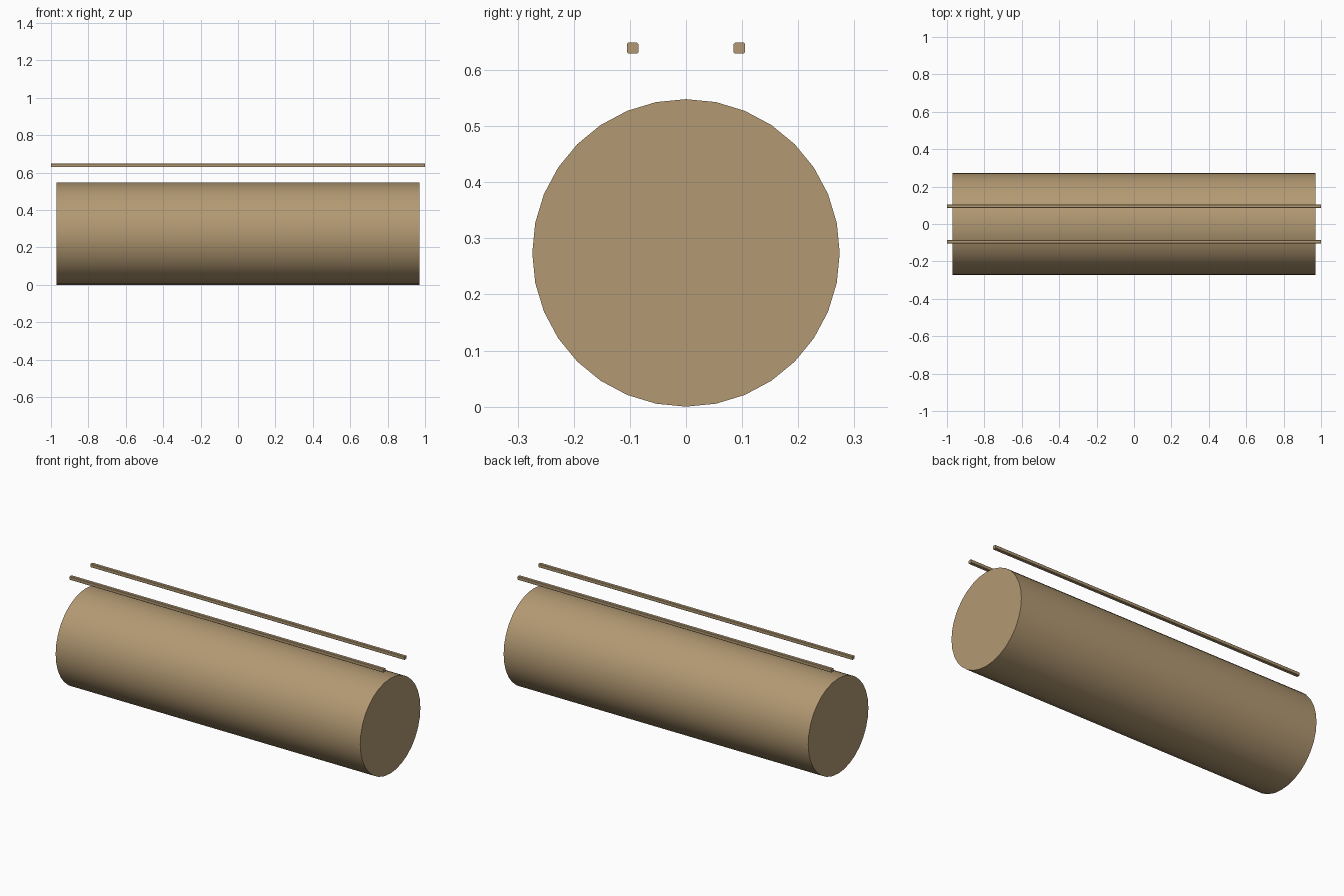
import bpy, bmesh, math

if "Cube" in bpy.data.objects:
    bpy.data.objects.remove(bpy.data.objects["Cube"])

tan = bpy.data.materials.new("tan")
tan.diffuse_color = (0.45, 0.32, 0.17, 1)
tan.use_nodes = True
tan.node_tree.nodes["Principled BSDF"].inputs["Base Color"].default_value = tan.diffuse_color


def finish(name):
    ob = bpy.context.object
    ob.name = ob.data.name = name
    ob.data.materials.append(tan)
    bpy.ops.object.transform_apply(location=False, rotation=True, scale=True)
    bpy.ops.object.shade_smooth_by_angle(angle=math.radians(30))
    return ob


# Main drum lying along x, 32 sides with a vertex on top
R = 0.274
bpy.ops.mesh.primitive_cylinder_add(vertices=32, radius=R, depth=1.942,
                                    location=(0, 0, R),
                                    rotation=(0, math.pi / 2, 0))
finish("drum")

# Pair of thin rails above the drum, long edges slightly eased
for side, name in ((-1, "front_rail"), (1, "back_rail")):
    bpy.ops.mesh.primitive_cube_add(size=1, location=(0, side * 0.095, 0.639))
    bpy.context.object.scale = (2.0, 0.02, 0.02)
    rail = finish(name)
    bm = bmesh.new()
    bm.from_mesh(rail.data)
    long_edges = [e for e in bm.edges if e.calc_length() > 1]
    bmesh.ops.bevel(bm, geom=long_edges, offset=0.0025, segments=1,
                    affect='EDGES')
    bm.to_mesh(rail.data)
    bm.free()
